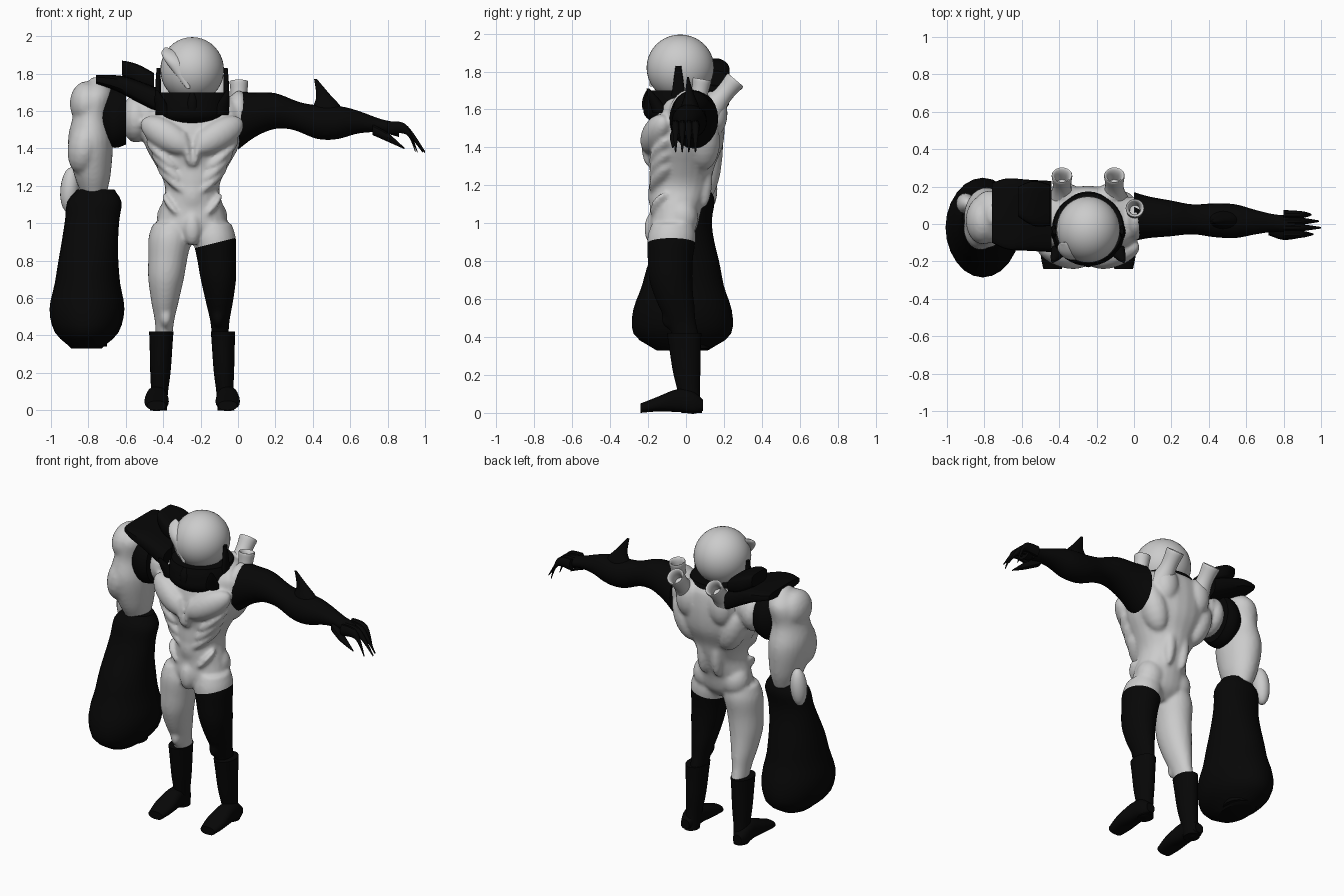
import bpy, bmesh, math
from mathutils import Matrix, Vector, Euler

cube = bpy.data.objects.get("Cube")
if cube:
    bpy.data.objects.remove(cube)

CENTRE = -.245                       # centre line of the body
MIDDLE = Matrix.Translation((CENTRE, 0, 0))
MIRRORED = MIDDLE @ Matrix.Scale(-1, 4, (1, 0, 0))
SIDES = (MIDDLE, MIRRORED)


def material(name, value):
    mat = bpy.data.materials.new(name)
    mat.use_nodes = True
    colour = (value, value, value, 1)
    mat.diffuse_color = colour
    node = mat.node_tree.nodes["Principled BSDF"]
    node.inputs["Base Color"].default_value = colour
    return mat


PALE = material("pale grey", .6)
BLACK = material("black", .002)


def sample(values, t):
    """Smooth value at t (zero to one) through evenly spaced values."""
    last = len(values) - 1
    i = min(int(t * last), last - 1)
    s = t * last - i
    before, start, end, after = (values[min(max(k, 0), last)] for k in range(i - 1, i + 3))
    ease = s * s * (3 - 2 * s)
    leave = (end - before) * (s * (1 - s) ** 2 / 2)
    arrive = (after - start) * (s * s * (1 - s) / 2)
    return start * (1 - ease) + end * ease + leave - arrive


def tube(bm, path, radii, depth=(1,), at=Matrix(), axis="Z", power=1, sides=24, steps=24):
    """Rounded limb along a path; depth is the second radius over the first."""
    points = [Vector(p) for p in path]
    loops = []
    for step in range(steps + 1):
        t = step / steps
        centre, radius, ratio = sample(points, t), sample(radii, t), sample(depth, t)
        loop = []
        for k in range(sides):
            angle = math.tau * k / sides
            c, s = math.cos(angle), math.sin(angle)
            u = radius * math.copysign(abs(c) ** power, c)
            v = radius * ratio * math.copysign(abs(s) ** power, s)
            offset = Vector((u, v, 0)) if axis == "Z" else Vector((0, u, v))
            loop.append(bm.verts.new(at @ (centre + offset)))
        loops.append(loop)
    for low, high in zip(loops, loops[1:]):
        for k in range(sides):
            bm.faces.new((low[k - 1], low[k], high[k], high[k - 1]))
    bm.faces.new(loops[0])
    bm.faces.new(loops[-1])


def ball(bm, place, size, turn=(0, 0, 0), at=Matrix(), sides=20):
    turned = Euler([math.radians(angle) for angle in turn])
    matrix = at @ Matrix.LocRotScale(Vector(place), turned, Vector(size))
    bmesh.ops.create_uvsphere(bm, u_segments=sides, v_segments=sides // 2, radius=1, matrix=matrix)


def finish(name, bm, mat):
    bmesh.ops.recalc_face_normals(bm, faces=bm.faces)
    mesh = bpy.data.meshes.new(name)
    bm.to_mesh(mesh)
    bm.free()
    obj = bpy.data.objects.new(name, mesh)
    bpy.context.collection.objects.link(obj)
    mesh.materials.append(mat)
    bpy.ops.object.select_all(action="DESELECT")
    obj.select_set(True)
    bpy.context.view_layer.objects.active = obj
    bpy.ops.object.shade_smooth_by_angle(angle=math.radians(40))
    return obj


def fuse(obj, voxel, rounds):
    """Melt overlapping shapes into one soft skin."""
    melt = obj.modifiers.new("melt", "REMESH")
    melt.mode, melt.voxel_size = "VOXEL", voxel
    relax = obj.modifiers.new("relax", "SMOOTH")
    relax.factor, relax.iterations = .5, rounds
    for modifier in ("melt", "relax"):
        bpy.ops.object.modifier_apply(modifier=modifier)
    for face in obj.data.polygons:
        face.use_smooth = True


# Body: torso, legs and muscles fused into one skin
bm = bmesh.new()
tube(bm, [(0, -.08, .9), (0, -.02, 1.3), (0, .03, 1.7)],
     (.08, .18, .17, .145, .19, .25, .28, .29, .15),
     (.9, .7, .8, 1.1, .9, .8, .7, .6, .8), MIDDLE, steps=32)
ball(bm, (0, -.17, .97), (.05, .05, .09), at=MIDDLE)
ball(bm, (0, -.17, 1.15), (.06, .03, .08), at=MIDDLE)
ball(bm, (-.3, .03, 1.56), (.08, .13, .13), at=MIDDLE)
for side in SIDES:
    tube(bm, [(.11, -.07, 1), (.14, -.08, .7), (.15, 0, .4)],
         (.1, .115, .105, .095, .075, .052, .045), (1.1, 1.2, 1.6), side)
    ball(bm, (.1, -.02, 1.03), (.09, .085, .1), at=side)                  # buttock
    ball(bm, (.14, -.08, .5), (.035, .05, .06), at=side)                  # knee
    ball(bm, (.14, -.16, 1.47), (.16, .07, .08), (0, -30, 20), side)      # chest
    for row in range(3):                                                  # ribs
        ball(bm, (.16 - .03 * row, -.13, 1.37 - .07 * row), (.12, .06, .03), (0, -40, 25), side)
    ball(bm, (.03, -.2, 1.4), (.02, .035, .1), (0, 10, 0), side)          # breast ridge
    ball(bm, (.1, -.13, 1.09), (.09, .06, .025), (0, -50, 20), side)      # hip crease
    ball(bm, (.25, .03, 1.58), (.06, .12, .13), at=side)                  # shoulder
    ball(bm, (.17, .09, 1.43), (.08, .09, .16), (0, 20, 0), side)         # back wing
    ball(bm, (.12, .15, 1.58), (.08, .07, .12), at=side)                  # shoulder blade
    ball(bm, (.05, .09, 1.24), (.04, .05, .16), at=side)                  # lower back
body = finish("body", bm, PALE)
fuse(body, .011, 6)

# Black stocking on the left leg, cut along a slanted edge
body.data.materials.clear()
for mat in (PALE, BLACK):
    body.data.materials.append(mat)
edge, lean = Vector((-.1, 0, .9)), Vector((-.25, 0, 1)).normalized()
bm = bmesh.new()
bm.from_mesh(body.data)
everything = bm.verts[:] + bm.edges[:] + bm.faces[:]
bmesh.ops.bisect_plane(bm, geom=everything, plane_co=edge, plane_no=lean)
for face in bm.faces:
    middle = face.calc_center_median()
    face.material_index = int(middle.x > CENTRE and (middle - edge).dot(lean) < 0)
bm.to_mesh(body.data)
bm.free()

# Boots with wide tops and long feet
bm = bmesh.new()
for side in SIDES:
    tube(bm, [(.165, -.01, .42), (.17, .005, .2), (.18, .03, 0)], (.065, .06, .054, .045, .045),
         (1.4, 1.2), side)
    toe_forward = side @ Matrix.Translation((.19, 0, 0)) @ Matrix.Rotation(math.radians(-90), 4, "Z")
    tube(bm, [(-.09, 0, .04), (.04, 0, .065), (.24, 0, .025)], (.03, .05, .055, .065, .05),
         (1, 1.2, 1.1, .6, .5), toe_forward, "X", power=.8)
finish("boots", bm, BLACK)

# Helmet with a swept crest on its right front
head = Vector((CENTRE, -.03, 1.82))
bm = bmesh.new()
ball(bm, head, (.17, .178, .175), sides=40)
tube(bm, [head + Vector(offset) for offset in ((-.14, -.07, .12), (-.09, -.13, .04), (-.02, -.155, -.1))],
     (.008, .045, .05, .03, .01), (.6,))
finish("helmet", bm, PALE)

# Collar with side fins, a chin fin and front points
bm = bmesh.new()
tube(bm, [(0, -.02, 1.52), (0, -.02, 1.7)], (.14, .2, .2, .185), at=MIDDLE, sides=40)
tube(bm, [(0, -.2, 1.6), (0, -.2, 1.7)], (.03, .03, .01), at=MIDDLE)
for side in SIDES:
    tube(bm, [(.185, -.04, 1.62), (.18, -.04, 1.83)], (.015, .015, .01), (3, 2, 1.5), side)
    tube(bm, [(.15, -.13, 1.58), (.19, -.2, 1.71)], (.045, .03, .008), at=side)
finish("collar", bm, BLACK)

# Hollow back pipes: two large, one small on the left shoulder
bm = bmesh.new()
for place, size, tilt in (((.14, .24, 1.73), 1, -40), ((-.14, .24, 1.73), 1, -40), ((.25, .08, 1.73), .9, -10)):
    at = MIDDLE @ Matrix.LocRotScale(Vector(place), Euler((math.radians(tilt), 0, 0)), Vector((size,) * 3))
    tube(bm, [(0, 0, -.18), (0, 0, .03), (0, 0, -.04)], (.08, .05, .055, .035, .03), at=at)
finish("back_pipes", bm, PALE)

# Left arm, with a forearm fin and clawed hand
bm = bmesh.new()
tube(bm, [(0, .04, 1.55), (.2, .03, 1.6), (.43, .02, 1.54), (.65, .01, 1.54), (.86, 0, 1.5)],
     (.13, .11, .095, .08, .09, .09, .065, .045, .055), (1.2, 1, 1, .9, .7), axis="X", steps=32)
tube(bm, [(.48, .02, 1.55), (.47, .02, 1.65), (.415, .01, 1.77)], (.1, .08, .035, .008), (.6,))
for finger, reach in enumerate((.96, 1, .99, .95)):
    y = .035 * finger - .055
    tube(bm, [(.8, y, 1.51), (.9, y, 1.5), (reach, y, 1.38)], (.025, .018, .004), (1.5,), axis="X", sides=10)
tube(bm, [(.72, -.03, 1.5), (.8, -.06, 1.46), (.89, -.07, 1.4)], (.03, .025, .004), axis="X", sides=10)
finish("left_arm", bm, BLACK)

# Right shoulder sleeve and overlapping pauldron plates
bm = bmesh.new()
tube(bm, [(-.73, .03, 1.56), (-.6, .03, 1.57)], (.1, .14, .13), (1.15,), axis="X")
finish("right_sleeve", bm, BLACK)
bm = bmesh.new()
tube(bm, [(-.76, .06, 1.77), (-.62, .05, 1.74), (-.44, .04, 1.66)], (.16, .19, .19, .19),
     (.15, .2, .3, .35), axis="X", power=.5)
tube(bm, [(-.62, .12, 1.83), (-.45, .1, 1.76)], (.08, .12, .11), (.5, .4), axis="X", power=.5)
finish("pauldron", bm, BLACK)

# Right arm, heavy and muscled, with a lump at the wrist
bm = bmesh.new()
tube(bm, [(-.75, .05, 1.78), (-.79, .03, 1.5), (-.77, .06, 1.15)], (.03, .1, .1, .12, .1, .065), (1.35,))
ball(bm, (-.82, -.02, 1.41), (.09, .12, .15), (0, 10, 0))
ball(bm, (-.81, .02, 1.64), (.09, .13, .12))
right_arm = finish("right_arm", bm, PALE)
fuse(right_arm, .012, 5)
bm = bmesh.new()
ball(bm, (-.9, .11, 1.18), (.05, .055, .12), (0, 5, 0))
finish("wrist_lump", bm, PALE)

# Hanging pod on the right forearm, with a round port under it
bm = bmesh.new()
tube(bm, [(-.76, .05, 1.18), (-.8, -.01, .8), (-.81, -.02, .33)],
     (.1, .145, .145, .15, .16, .175, .2, .17, .08), (.8, .8, 1.15, 1.3, 1.7))
tube(bm, [(-.8, .03, .4), (-.8, .03, .34)], (.1, .1))
finish("forearm_pod", bm, BLACK)
